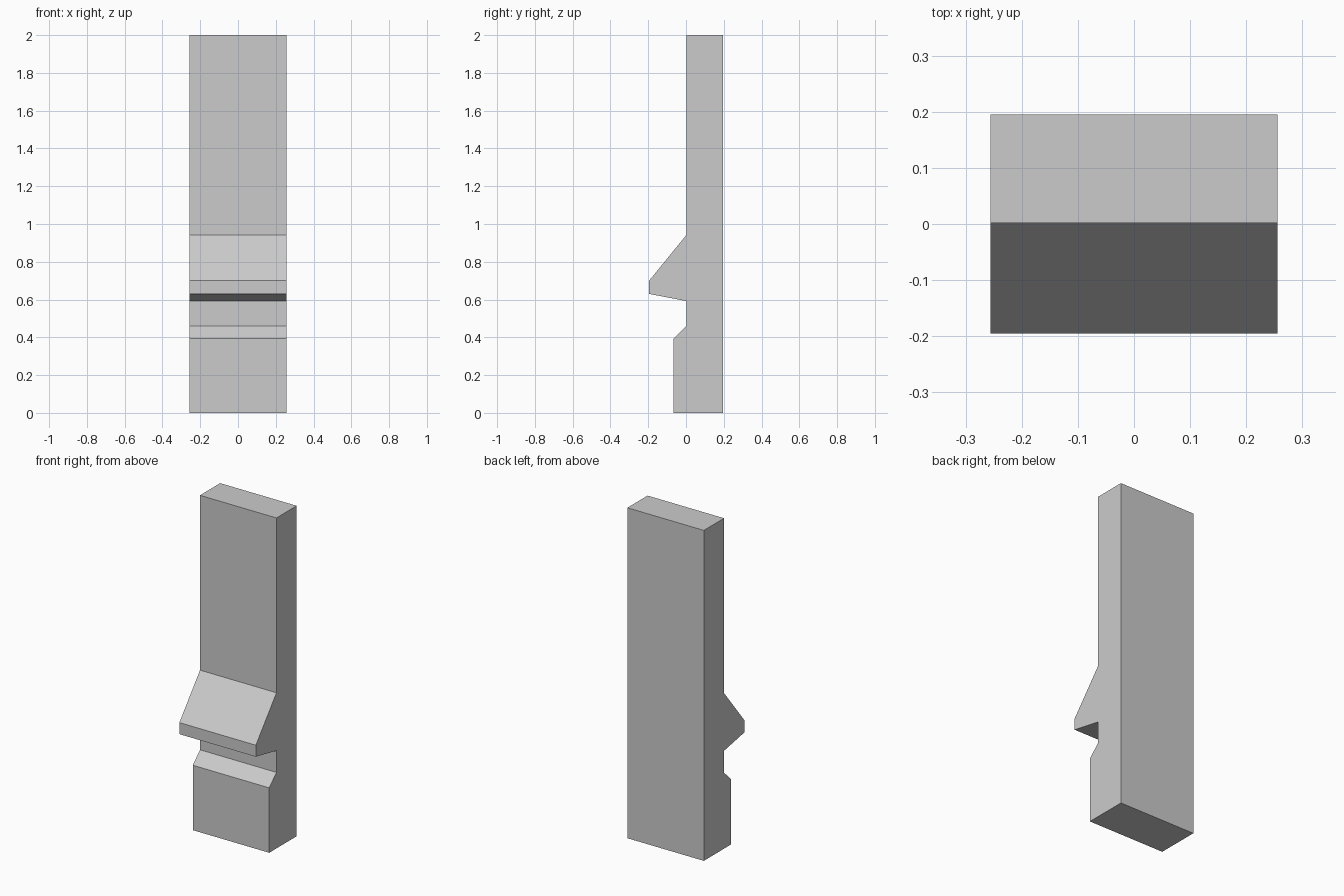
import bpy
import bmesh

if "Cube" in bpy.data.objects:
    bpy.data.objects.remove(bpy.data.objects["Cube"])

HALF_WIDTH = 0.256

# Side profile (y, z): flat back, sloped ledge, notch and chamfered plinth
PROFILE = [
    (0.195, 0.0), (0.195, 2.0), (0.002, 2.0),
    (0.002, 0.942), (-0.195, 0.70), (-0.195, 0.63),
    (0.002, 0.592), (0.002, 0.46), (-0.067, 0.393), (-0.067, 0.0),
]


def extrude_profile(name, profile, half_width):
    """Sweep a closed (y, z) profile along x into a solid."""
    bm = bmesh.new()
    face = bm.faces.new([bm.verts.new((-half_width, y, z)) for y, z in profile])
    result = bmesh.ops.extrude_face_region(bm, geom=[face], use_keep_orig=True)
    verts = [g for g in result["geom"] if isinstance(g, bmesh.types.BMVert)]
    bmesh.ops.translate(bm, verts=verts, vec=(2 * half_width, 0, 0))
    bmesh.ops.recalc_face_normals(bm, faces=bm.faces)
    mesh = bpy.data.meshes.new(name)
    bm.to_mesh(mesh)
    bm.free()
    obj = bpy.data.objects.new(name, mesh)
    bpy.context.collection.objects.link(obj)
    return obj


# Wall moulding segment
extrude_profile("wall_trim_segment", PROFILE, HALF_WIDTH)
